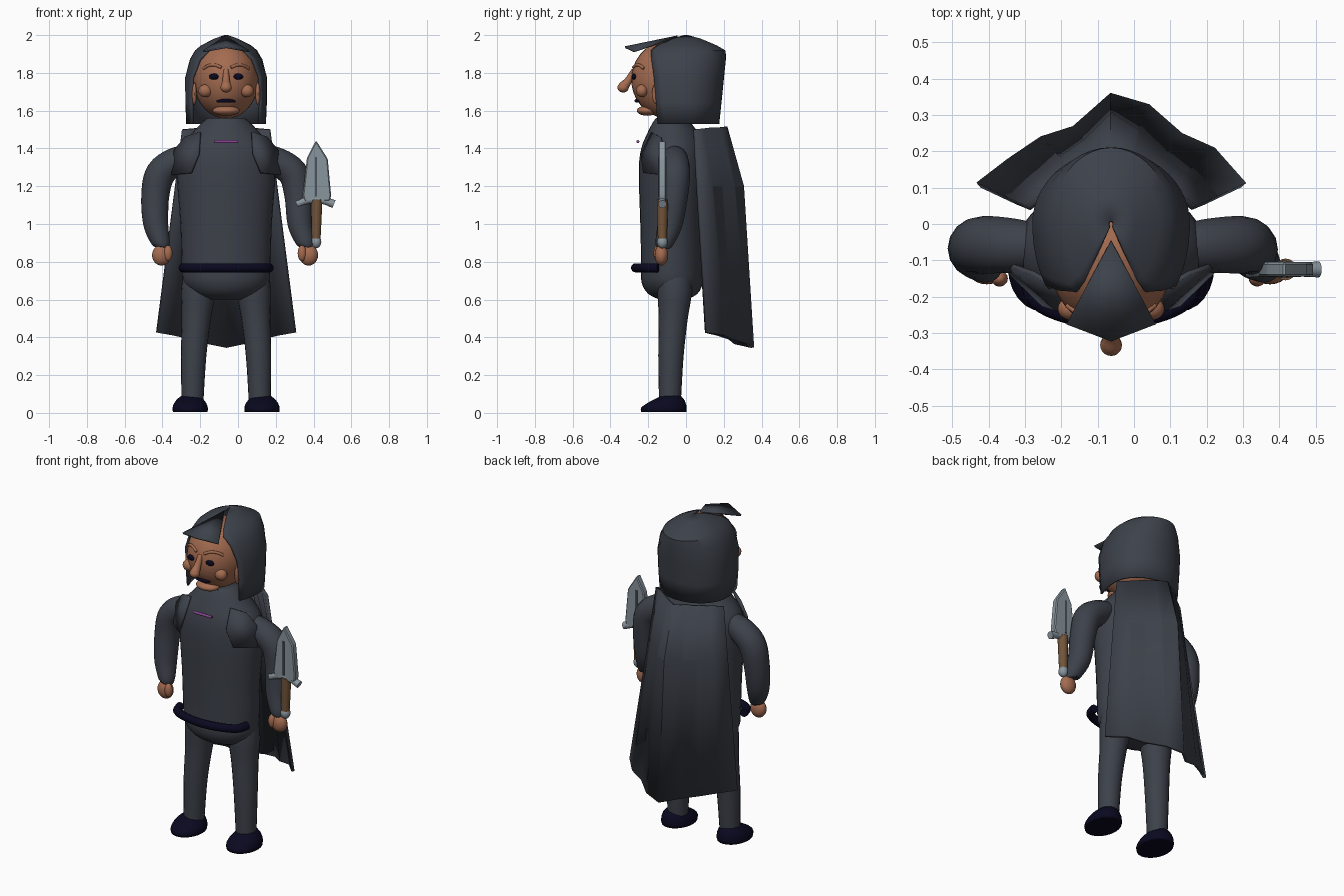
import bpy, bmesh, math
from mathutils import Vector, Matrix

if "Cube" in bpy.data.objects:
    bpy.data.objects.remove(bpy.data.objects["Cube"])

CX = -0.063  # body axis


def material(name, rgb):
    m = bpy.data.materials.new(name)
    m.diffuse_color = (*rgb, 1)
    m.use_nodes = True
    m.node_tree.nodes["Principled BSDF"].inputs["Base Color"].default_value = m.diffuse_color
    return m


CLOTH = material("slate_cloth", (0.046, 0.053, 0.068))
SKIN = material("brown_skin", (0.37, 0.148, 0.080))
NAVY = material("dark_navy", (0.003, 0.0025, 0.014))
STEEL = material("steel", (0.25, 0.30, 0.34))
DARK = material("dark_steel", (0.07, 0.085, 0.10))
WOOD = material("wood", (0.17, 0.09, 0.042))
PURPLE = material("purple", (0.24, 0.06, 0.28))


def finish(name, bm, mat, angle=40, thick=0):
    bmesh.ops.recalc_face_normals(bm, faces=bm.faces)
    me = bpy.data.meshes.new(name)
    bm.to_mesh(me)
    bm.free()
    me.materials.append(mat)
    for p in me.polygons:
        p.use_smooth = True
    me.set_sharp_from_angle(angle=math.radians(angle))
    ob = bpy.data.objects.new(name, me)
    bpy.context.collection.objects.link(ob)
    if thick:
        mod = ob.modifiers.new("thickness", 'SOLIDIFY')
        mod.thickness = thick
        mod.offset = 0
    return ob


def skin_rings(rings, closed=True, caps=True):
    bm = bmesh.new()
    vs = [[bm.verts.new(p) for p in r] for r in rings]
    n = len(rings[0])
    for a, b in zip(vs, vs[1:]):
        for i in range(n if closed else n - 1):
            j = (i + 1) % n
            bm.faces.new((a[i], a[j], b[j], b[i]))
    if caps:
        bm.faces.new(vs[0][::-1])
        bm.faces.new(vs[-1])
    return bm


def spline(pts, sub):
    """Smooth interpolation through tuples of any length."""
    P = [pts[0]] + list(pts) + [pts[-1]]
    out = []
    for k in range(1, len(P) - 2):
        for s in range(sub):
            t = s / sub
            out.append(tuple(0.5 * (2 * b + (c - a) * t + (2 * a - 5 * b + 4 * c - d) * t * t
                                    + (3 * b - a - 3 * c + d) * t ** 3)
                             for a, b, c, d in zip(*P[k - 1:k + 3])))
    return out + [pts[-1]]


def tube(name, pts, mat, sub=4, n=16, up=(0, 1, 0)):
    """Round tube through (x, y, z, radius) points."""
    S = spline(pts, sub)
    rings = []
    for i, q in enumerate(S):
        d = Vector(S[min(i + 1, len(S) - 1)][:3]) - Vector(S[max(i - 1, 0)][:3])
        u = d.cross(Vector(up)).normalized()
        v = d.cross(u).normalized()
        rings.append([Vector(q[:3]) + q[3] * (math.cos(a) * u + math.sin(a) * v)
                      for a in (2 * math.pi * k / n for k in range(n))])
    return finish(name, skin_rings(rings), mat)


def ball(name, c, r, mat, seg=20):
    bm = bmesh.new()
    bmesh.ops.create_uvsphere(bm, u_segments=seg, v_segments=seg // 2 + 2, radius=1,
                              matrix=Matrix.Translation(c) @ Matrix.Diagonal((*r, 1)))
    return finish(name, bm, mat)


# Torso: stacked ellipses (z, half width, centre y, half depth)
prof = [(.60, .10, -.07, .07), (.63, .175, -.07, .13), (.69, .225, -.073, .162), (.78, .235, -.073, .164),
        (1.0, .242, -.075, .167), (1.28, .262, -.07, .18), (1.40, .245, -.07, .167),
        (1.48, .18, -.07, .135), (1.53, .135, -.075, .105), (1.56, .10, -.08, .08)]
finish("torso", skin_rings([[(CX + w * math.cos(a), y + d * math.sin(a), z)
                             for a in (2 * math.pi * k / 32 for k in range(32))]
                            for z, w, y, d in spline(prof, 3)]), CLOTH, 50)

# Head and face
HC, HR = (CX, -.09, 1.765), (.173, .2, .207)
ball("head", HC, HR, SKIN, 32)


def face_y(x, z):
    return HC[1] - HR[1] * math.sqrt(max(0, 1 - (x / HR[0]) ** 2 - ((z - HC[2]) / HR[2]) ** 2))


ball("chin", (CX, -.205, 1.60), (.072, .055, .027), SKIN)
tube("nose", [(CX, -.275, 1.815, .014), (CX, -.305, 1.76, .02), (CX, -.33, 1.728, .028),
              (CX, -.338, 1.715, .024)], SKIN)
ball("nose_tip", (CX, -.333, 1.722), (.03, .03, .026), SKIN)
tube("mouth", [(CX + x, face_y(x, z) - .006, z, r)
               for x, z, r in ((-.048, 1.648, .006), (-.02, 1.652, .009), (.02, 1.652, .009), (.048, 1.648, .006))],
     NAVY, up=(0, 0, 1))
for s, side in ((-1, "right"), (1, "left")):
    ball(side + "_cheek", (CX + s * .11, face_y(.11, 1.705), 1.705), (.037, .032, .034), SKIN)
    ball(side + "_eye", (CX + s * .063, face_y(.063, 1.78), 1.78), (.028, .013, .016), NAVY)
    tube(side + "_brow", [(CX + s * x, face_y(x, z), z, .008)
                          for x, z in ((.025, 1.828), (.06, 1.842), (.095, 1.838), (.12, 1.822))],
         SKIN, up=(0, 0, 1))
    ball(side + "_ear", (CX + s * .168, -.15, 1.69), (.013, .03, .06), SKIN)

# Hood: open shell (z, half width, back depth, front depth, opening angle from back)
hood = [(1.535, .205, .17, .29, 121), (1.65, .21, .182, .30, 121.5), (1.78, .211, .195, .30, 124),
        (1.875, .186, .205, .27, 132), (1.92, .160, .205, .225, 145), (1.945, .130, .160, .185, 147),
        (1.98, .062, .078, .09, 147), (2.0, .006, .007, .01, 147)]
rings = []
for z, w, b, f, op in hood:
    row = []
    for k in range(33):
        a = math.radians(op) * (k / 16 - 1)
        c = math.cos(a)
        row.append((CX + w * math.sin(a), c * (b if c > 0 else f), z - .005))
    rings.append(row)
finish("hood", skin_rings(rings, False, False), CLOTH, 35, .012)

# Pointed brim over the forehead
bm = bmesh.new()
v = [bm.verts.new((CX + x, y, z)) for x, y, z in
     ((0, -.045, 1.993), (-.122, -.275, 1.914), (0, -.322, 1.936), (.122, -.275, 1.914))]
bm.faces.new((v[0], v[1], v[2]))
bm.faces.new((v[0], v[2], v[3]))
finish("hood_brim", bm, CLOTH, 10, .01)

# Cape: V-folded cloth, rows from the shoulders to the hem (offset x, y, z)
top = [(-.228, .045, 1.50), (-.17, .088, 1.505), (-.115, .13, 1.51), (-.055, .168, 1.51), (0, .21, 1.515),
       (.055, .178, 1.51), (.115, .135, 1.51), (.17, .09, 1.505), (.228, .045, 1.50)]
mid = [(-.265, .06, 1.2), (-.2, .122, 1.2), (-.137, .178, 1.2), (-.07, .225, 1.2), (0, .298, 1.2),
       (.07, .252, 1.2), (.137, .185, 1.2), (.2, .135, 1.2), (.265, .06, 1.2)]
hem = [(-.365, .107, .425), (-.28, .172, .41), (-.19, .233, .39), (-.10, .262, .365), (0, .352, .345),
       (.10, .322, .365), (.19, .243, .39), (.28, .203, .41), (.365, .107, .425)]
finish("cape", skin_rings([[(CX + x, y, z) for x, y, z in r] for r in (top, mid, hem)], False, False),
       CLOTH, 8, .018)

# Shoulder panels lying on the chest
panel = [(.285, -.125, 1.26), (.272, -.115, 1.39), (.215, -.135, 1.46), (.137, -.18, 1.485),
         (.145, -.235, 1.37), (.185, -.222, 1.27)]
for s, side in ((-1, "right"), (1, "left")):
    bm = bmesh.new()
    v = [bm.verts.new((CX + s * x, y, z)) for x, y, z in panel]
    for f in ((0, 1, 4, 5), (1, 2, 3, 4)):
        bm.faces.new([v[i] for i in f])
    finish(side + "_shoulder_panel", bm, CLOTH, 30, .014)

# Clasp and belt
tube("clasp", [(CX + x, -.255, 1.436, .008) for x in (-.062, 0, .062)], PURPLE, up=(0, 0, 1))
tube("belt", [(CX + x, y, .768, .024) for x, y in
              ((-.228, -.148), (-.205, -.21), (-.12, -.25), (0, -.267), (.12, -.25), (.205, -.21), (.228, -.148))],
     NAVY, up=(0, 0, 1))

# Arms, hands, legs and feet
for s, side in ((-1, "right"), (1, "left")):
    out = 0 if s < 0 else .008
    wrist = .345 if s < 0 else .42
    tube(side + "_arm", [(CX + s * .17, -.06, 1.36, .05), (CX + s * .25, -.06, 1.34, .072),
                         (CX + s * (.345 + out), -.057, 1.27, .079), (CX + s * (.375 + out), -.064, 1.15, .074),
                         (CX + s * (.372 + out * 2.5), -.085, 1.0, .066),
                         (CX + s * wrist, -.115, .90, .048), (CX + s * wrist, -.12, .875, .036)], CLOTH, 5)
    hx = CX + s * (.342 if s < 0 else .437)
    ball(side + "_hand", (hx, -.13, .835), (.05, .036, .055), SKIN)
    ball(side + "_thumb", (hx - s * .035, -.15, .845), (.023, .022, .042), SKIN)
    tube(side + "_leg", [(CX + s * .14, -.06, .74, .085), (CX + s * .147, -.06, .64, .091),
                         (CX + s * .158, -.068, .50, .077), (CX + s * .172, -.08, .30, .067),
                         (CX + s * .178, -.085, .06, .058)], CLOTH, 4, 20)
    foot = ball(side + "_foot", (CX + s * .19, -.118, .02), (.094, .122, .074), NAVY, 24)
    for p in foot.data.vertices:
        if p.co.z > .02:
            p.co.z = .02 + (p.co.z - .02) * (1 + .55 * (p.co.y + .118) / .122)
        p.co.z = max(p.co.z, .004)

# Sword: flattened blade, guard, grip and pommel
SX, SY = .413, -.125
outline = [(-.062, 1.12), (-.07, 1.15), (-.048, 1.35), (0, 1.443), (.062, 1.345), (.08, 1.15), (.072, 1.12)]
bm = bmesh.new()
v = [bm.verts.new((SX + x, SY + .02, z)) for x, z in outline]
f = bm.faces.new(v)
ext = bmesh.ops.extrude_face_region(bm, geom=[f])
bmesh.ops.translate(bm, vec=(0, -.04, 0), verts=[g for g in ext["geom"] if isinstance(g, bmesh.types.BMVert)])
bmesh.ops.bevel(bm, geom=list(bm.edges), offset=.006, segments=1, affect='EDGES')
finish("blade", bm, STEEL, 20)
for k in (-1, 1):
    bm = bmesh.new()
    bmesh.ops.create_cube(bm, size=1, matrix=Matrix.Translation((SX, SY + k * .021, 1.25))
                          @ Matrix.Diagonal((.012, .006, .21, 1)))
    finish("blade_groove", bm, DARK)
tube("guard", [(SX - .1, SY, 1.105, .022), (SX - .05, SY, 1.125, .02), (SX, SY, 1.13, .022),
               (SX + .05, SY, 1.122, .02), (SX + .095, SY, 1.105, .022)], STEEL)
tube("grip", [(SX + .004, SY, 1.13, .03), (SX + .002, SY, 1.02, .027), (SX, SY, .92, .024)], WOOD)
ball("pommel", (SX, SY, .905), (.028, .028, .034), STEEL)
